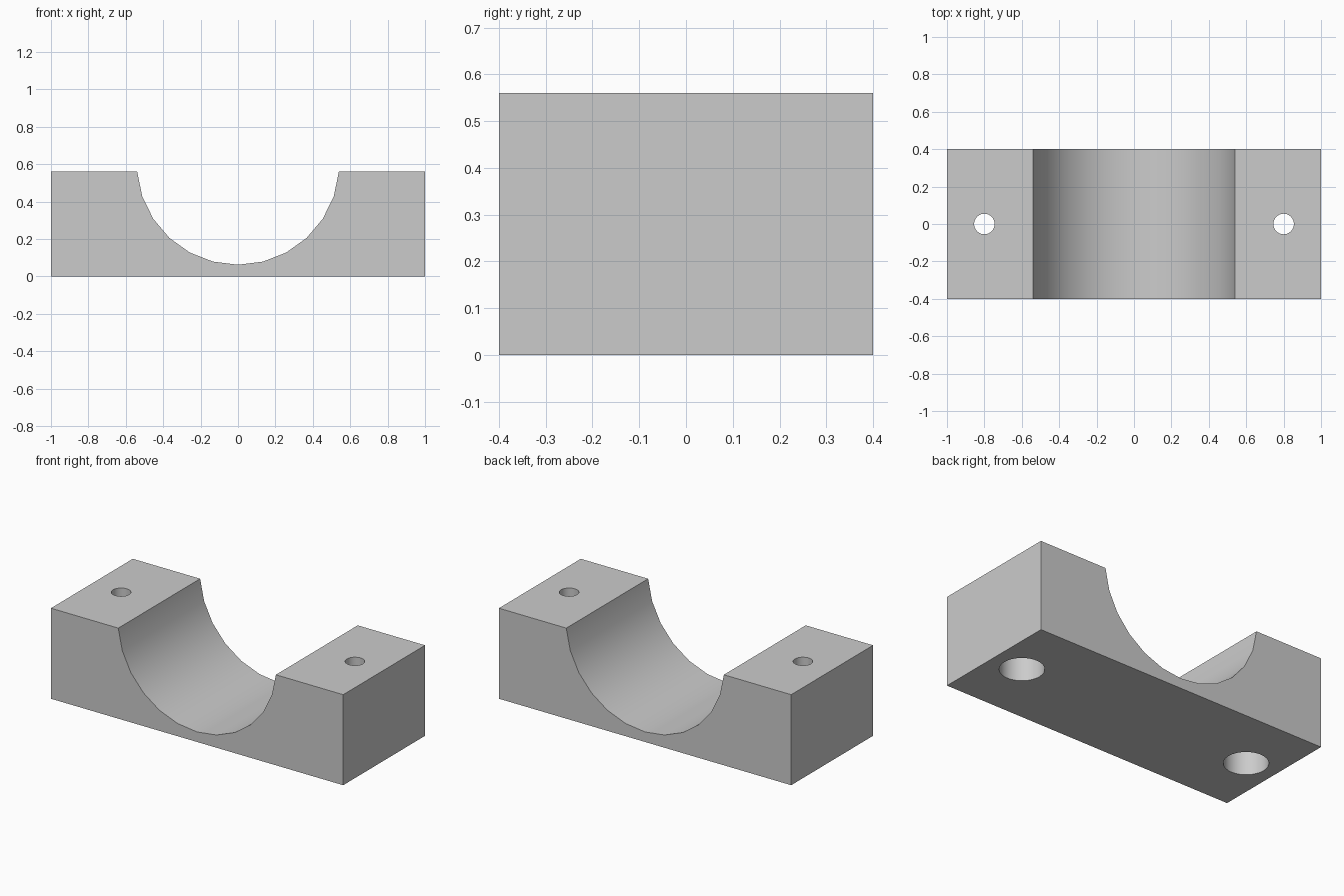
import bpy
import bmesh
import math

if "Cube" in bpy.data.objects:
    bpy.data.objects.remove(bpy.data.objects["Cube"], do_unlink=True)

HALF_LENGTH, HALF_DEPTH, HEIGHT = 1.0, 0.4, 0.56
SADDLE_RADIUS, SADDLE_CENTRE_Z, SADDLE_STEPS = 0.541, 0.603, 12
HOLE_X, HOLE_RADIUS = 0.8, 0.055
BORE_RADIUS, BORE_DEPTH = 0.125, 0.3

grey = bpy.data.materials.new("plain grey")
grey.use_nodes = True
colour = (0.6, 0.6, 0.6, 1)
grey.diffuse_color = colour
grey.node_tree.nodes["Principled BSDF"].inputs["Base Color"].default_value = colour


def make_object(name, bm):
    bmesh.ops.recalc_face_normals(bm, faces=bm.faces)
    mesh = bpy.data.meshes.new(name)
    bm.to_mesh(mesh)
    bm.free()
    mesh.materials.append(grey)
    obj = bpy.data.objects.new(name, mesh)
    bpy.context.collection.objects.link(obj)
    return obj


def make_drill(name, x, radius, bottom, top):
    bm = bmesh.new()
    bmesh.ops.create_cone(bm, cap_ends=True, segments=32, radius1=radius,
                          radius2=radius, depth=top - bottom)
    bmesh.ops.translate(bm, verts=bm.verts, vec=(x, 0, (top + bottom) / 2))
    drill = make_object(name, bm)
    drill.hide_render = True
    return drill


# Block outline with the round saddle, extruded from front to back
half_sweep = math.acos((SADDLE_CENTRE_Z - HEIGHT) / SADDLE_RADIUS)
outline = [(-HALF_LENGTH, HEIGHT), (-HALF_LENGTH, 0), (HALF_LENGTH, 0), (HALF_LENGTH, HEIGHT)]
for i in range(SADDLE_STEPS + 1):
    a = half_sweep * (1 - 2 * i / SADDLE_STEPS)
    outline.append((SADDLE_RADIUS * math.sin(a),
                    SADDLE_CENTRE_Z - SADDLE_RADIUS * math.cos(a)))
bm = bmesh.new()
front = bm.faces.new([bm.verts.new((x, -HALF_DEPTH, z)) for x, z in outline])
extruded = bmesh.ops.extrude_face_region(bm, geom=[front], use_keep_orig=True)
back_verts = [g for g in extruded["geom"] if isinstance(g, bmesh.types.BMVert)]
bmesh.ops.translate(bm, verts=back_verts, vec=(0, 2 * HALF_DEPTH, 0))
block = make_object("saddle_block", bm)
bpy.context.view_layer.objects.active = block
block.select_set(True)

# Bolt holes through each shoulder, counterbored from below
for side, x in (("left", HOLE_X), ("right", -HOLE_X)):
    drills = [make_drill(side + "_counterbore", x, BORE_RADIUS, -0.1, BORE_DEPTH),
              make_drill(side + "_bolt_hole", x, HOLE_RADIUS, -0.2, HEIGHT + 0.1)]
    for drill in drills:
        cut = block.modifiers.new(drill.name, "BOOLEAN")
        cut.operation = "DIFFERENCE"
        cut.solver = "EXACT"
        cut.object = drill
        bpy.ops.object.modifier_apply(modifier=cut.name)
        bpy.data.objects.remove(drill, do_unlink=True)

bpy.ops.object.shade_smooth_by_angle(angle=math.radians(30))
